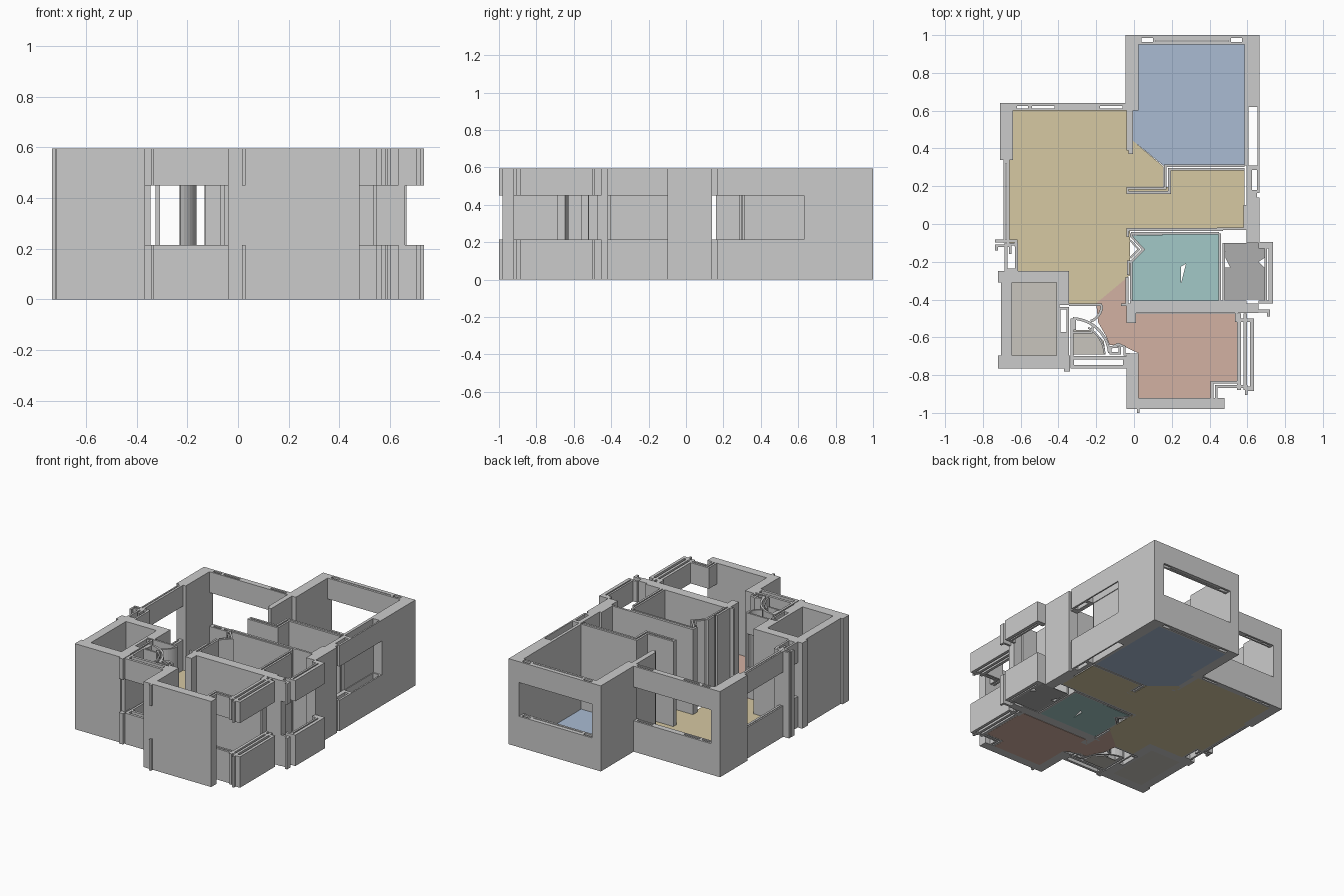
import bpy, bmesh, math
from mathutils import Vector

H = 0.595                       # wall height
FULL = [(0, H)]
SPLIT = [(0, 0.215), (0.45, H)]  # sill below, lintel above a window


class Part:
    """Collects plan shapes and extrudes them into one named object."""
    def __init__(self, name, spans=FULL):
        self.name, self.spans, self.bm = name, spans, bmesh.new()

    def prism(self, pts):
        for z0, z1 in self.spans:
            lo = [self.bm.verts.new((x, y, z0)) for x, y in pts]
            f = self.bm.faces.new(lo)
            ret = bmesh.ops.extrude_face_region(self.bm, geom=[f])
            vs = [g for g in ret['geom'] if isinstance(g, bmesh.types.BMVert)]
            bmesh.ops.translate(self.bm, verts=vs, vec=(0, 0, z1 - z0))
        return self

    def box(self, x0, x1, y0, y1):
        return self.prism([(x0, y0), (x1, y0), (x1, y1), (x0, y1)])

    def ring(self, x0, x1, y0, y1, t=0.014):
        self.box(x0, x1, y0, y0 + t).box(x0, x1, y1 - t, y1)
        return self.box(x0, x0 + t, y0 + t, y1 - t).box(x1 - t, x1, y0 + t, y1 - t)

    def strip(self, pts, t=0.014):
        pts = [Vector(p) for p in pts]
        L, R = [], []
        for i, p in enumerate(pts):           # mitred offset of a path
            a = (p - pts[i - 1]).normalized() if i else (pts[1] - p).normalized()
            b = (pts[i + 1] - p).normalized() if i < len(pts) - 1 else a
            d = (a + b).normalized()
            n = Vector((-d.y, d.x)) * (t / 2 / max(0.5, d.dot(a)))
            L.append(p + n)
            R.append(p - n)
        return self.prism(L + R[::-1])

    def done(self, color=None):
        bmesh.ops.recalc_face_normals(self.bm, faces=self.bm.faces)
        me = bpy.data.meshes.new(self.name)
        self.bm.to_mesh(me)
        self.bm.free()
        ob = bpy.data.objects.new(self.name, me)
        bpy.context.collection.objects.link(ob)
        if color:
            m = bpy.data.materials.new(self.name + "_color")
            m.diffuse_color = (*color, 1)
            me.materials.append(m)


def arc(cx, cy, r, a0, a1, n=8):
    return [(cx + r * math.cos(math.radians(a0 + (a1 - a0) * i / n)),
             cy + r * math.sin(math.radians(a0 + (a1 - a0) * i / n))) for i in range(n + 1)]


# floors
def floor(name, pts, color):
    Part(name, [(0, 0.004)]).prism(pts).done(color)


floor("living_floor", [(-.64, .6), (-.04, .6), (-.04, .44), (-.005, .44), (.155, .305), (.155, .195),
      (.195, .195), (.195, .285), (.585, .285), (.585, -.02), (-.02, -.02), (-.02, -.27), (-.2, -.42),
      (-.345, -.42), (-.345, -.25), (-.615, -.25), (-.615, -.1), (-.66, -.1), (-.66, .34), (-.64, .34)],
      (.67, .58, .36))
floor("north_bedroom_floor", [(.025, .95), (.585, .95), (.585, .31), (.155, .31), (-.005, .44),
      (-.005, .6), (.025, .6)], (.40, .50, .65))
floor("south_bedroom_floor", [(-.2, -.42), (-.04, -.275), (-.04, -.475), (.545, -.475), (.545, -.83),
      (.405, -.83), (.405, -.92), (.025, -.92), (.025, -.685), (-.07, -.64), (-.13, -.64),
      (-.15, -.59), (-.19, -.52)], (.65, .44, .36))
floor("bathroom_floor", [(-.01, -.2), (.05, -.135), (-.01, -.06), (.25, -.055), (.25, -.405),
      (-.01, -.405)], (.36, .58, .57))
floor("shower_floor", [(.25, -.055), (.45, -.055), (.45, -.405), (.25, -.405), (.25, -.31), (.275, -.21),
      (.25, -.225)], (.36, .58, .57))
floor("balcony_floor", [(.48, -.1), (.69, -.1), (.69, -.18), (.66, -.2), (.69, -.23), (.69, -.4),
      (.48, -.4), (.48, -.23), (.51, -.23), (.485, -.18)], (.42, .42, .42))
floor("lobby_floor", [(-.645, -.31), (-.41, -.31), (-.41, -.695), (-.645, -.695)], (.58, .56, .51))
floor("closet_floor", [(-.32, -.56), (-.22, -.56), (-.16, -.62), (-.15, -.69), (-.32, -.69)], (.58, .56, .51))

# north bedroom walls
w = Part("north_bedroom_walls")
w.box(-.045, .025, .6, 1).box(-.04, -.005, .39, .6).box(-.03, -.005, .37, .39)
w.box(.585, .665, .63, 1).box(.585, .6, .31, .63)
w.done()

# north bedroom window bands, with hollow frame ends
w = Part("north_bedroom_window", SPLIT)
w.ring(.025, .115, .95, 1).box(.115, .5, .95, .965).box(.115, .5, .972, 1).ring(.5, .585, .95, 1)
w.done()

# east window bands, two hollow bays
w = Part("east_window", SPLIT)
w.ring(.595, .665, .3, .63, .01).ring(.61, .665, .165, .3).box(.595, .615, .14, .3)
w.box(.615, .65, .135, .165)
w.done()

# living room outer walls
w = Part("living_room_walls")
w.box(-.71, -.64, .34, .64).box(.595, .665, -.1, .14).box(.58, .595, -.02, .1)
w.done()

w = Part("living_room_north_window", SPLIT)
w.box(-.64, -.04, .6, .612).box(-.64, -.04, .626, .64)
for x0, x1 in [(-.64, -.62), (-.56, -.54), (-.42, -.18), (-.06, -.04)]:
    w.box(x0, x1, .612, .626)
w.done()

w = Part("west_window", SPLIT)
w.box(-.69, -.68, -.1, .345).box(-.675, -.66, -.1, .345)
w.box(-.69, -.66, .32, .345).ring(-.685, -.615, -.25, -.1)
w.done()

# west hook-shaped ledge
w = Part("west_ledge")
w.strip([(-.655, -.16), (-.655, -.115), (-.728, -.115), (-.728, -.14)])
w.strip([(-.735, -.09), (-.625, -.09), (-.625, -.12)])
w.done()

# partition between bedroom and kitchen: two parallel skins
w = Part("kitchen_partition")
w.strip([(-.04, .19), (.165, .19), (.165, .309), (.585, .309)], .014)
w.strip([(-.04, .167), (.188, .167), (.188, .29), (.585, .29)], .014)
w.box(-.04, -.028, .167, .19)
w.done()

# bathroom walls
w = Part("bathroom_walls")
w.box(-.04, .47, -.036, -.02).box(-.015, .45, -.055, -.043).box(.44, .6, -.032, -.018)
w.box(-.04, -.026, -.07, -.02).box(-.02, -.008, -.4, -.2).box(-.045, -.03, -.42, -.28)
w.box(.447, .46, -.41, -.05).box(.468, .482, -.41, -.1)
w.box(-.04, .66, -.472, -.42).box(-.02, .595, -.424, -.405).box(-.07, -.04, -.435, -.42)
w.strip([(-.015, -.05), (-.015, -.065), (.05, -.135), (-.015, -.2), (-.03, -.2), (-.03, -.27)], .012)
w.strip([(-.02, -.085), (.025, -.135), (-.02, -.18)], .01)
w.done()

# balcony parapet and lintel
w = Part("balcony_window", SPLIT)
w.box(.66, .735, -.13, -.095).box(.69, .703, -.42, -.1)
w.box(.712, .735, -.42, -.1).box(.66, .735, -.42, -.405)
w.strip([(.655, -.46), (.713, -.46), (.713, -.49)], .016)
w.done()

# south bedroom walls
w = Part("south_bedroom_walls")
w.box(-.04, .025, -.92, -.685).box(-.04, .48, -.98, -.92)
w.box(-.04, .01, -.525, -.47)
w.box(.535, .55, -.52, -.47)
w.done()

w = Part("south_bedroom_window", SPLIT)
for x0, x1, y1 in [(.546, .566, -.475), (.58, .598, -.475), (.615, .635, -.5)]:
    w.box(x0, x1, -.88, y1)
w.box(.55, .635, -.52, -.5).box(.59, .635, -.885, -.86)
w.strip([(.413, -.92), (.413, -.838), (.56, -.838)], .014)
w.strip([(.435, -.92), (.435, -.86), (.595, -.86), (.595, -.905)], .014)
w.box(.015, .03, -1, -.98)
w.done()

# lobby walls
w = Part("lobby_walls")
w.box(-.705, -.645, -.7, -.31).box(-.72, -.345, -.31, -.25)
w.box(-.72, -.37, -.765, -.695).box(-.72, -.705, -.31, -.27).box(-.72, -.705, -.74, -.7)
w.box(-.41, -.345, -.43, -.3).box(-.41, -.345, -.75, -.585)
w.box(-.41, -.395, -.585, -.43)
w.ring(-.4, -.345, -.585, -.44, .012)
w.done()

# closet: narrow posts and curved door jamb
w = Part("closet_walls")
w.strip(arc(-.26, -.43, .09, 0, -70), .014)
w.box(-.325, -.308, -.56, -.5)
w.ring(-.13, -.07, -.69, -.645, .012)
w.strip([(-.13, -.66), (-.085, -.635), (-.05, -.65), (-.05, -.69), (-.02, -.69)], .012)
w.done()

# closet window bands with curved low screen
w = Part("closet_window", SPLIT)
w.ring(-.335, -.04, -.765, -.7, .018).box(-.37, -.34, -.78, -.695)
w.box(-.335, -.32, -.7, -.5).box(-.345, -.17, -.433, -.42)
w.strip(arc(-.33, -.7, .2, 88, 5, 10), .014)
w.strip(arc(-.33, -.7, .175, 60, 5, 8), .01)
w.strip([(-.32, -.575), (-.225, -.575), (-.215, -.53)], .012)
w.done()
